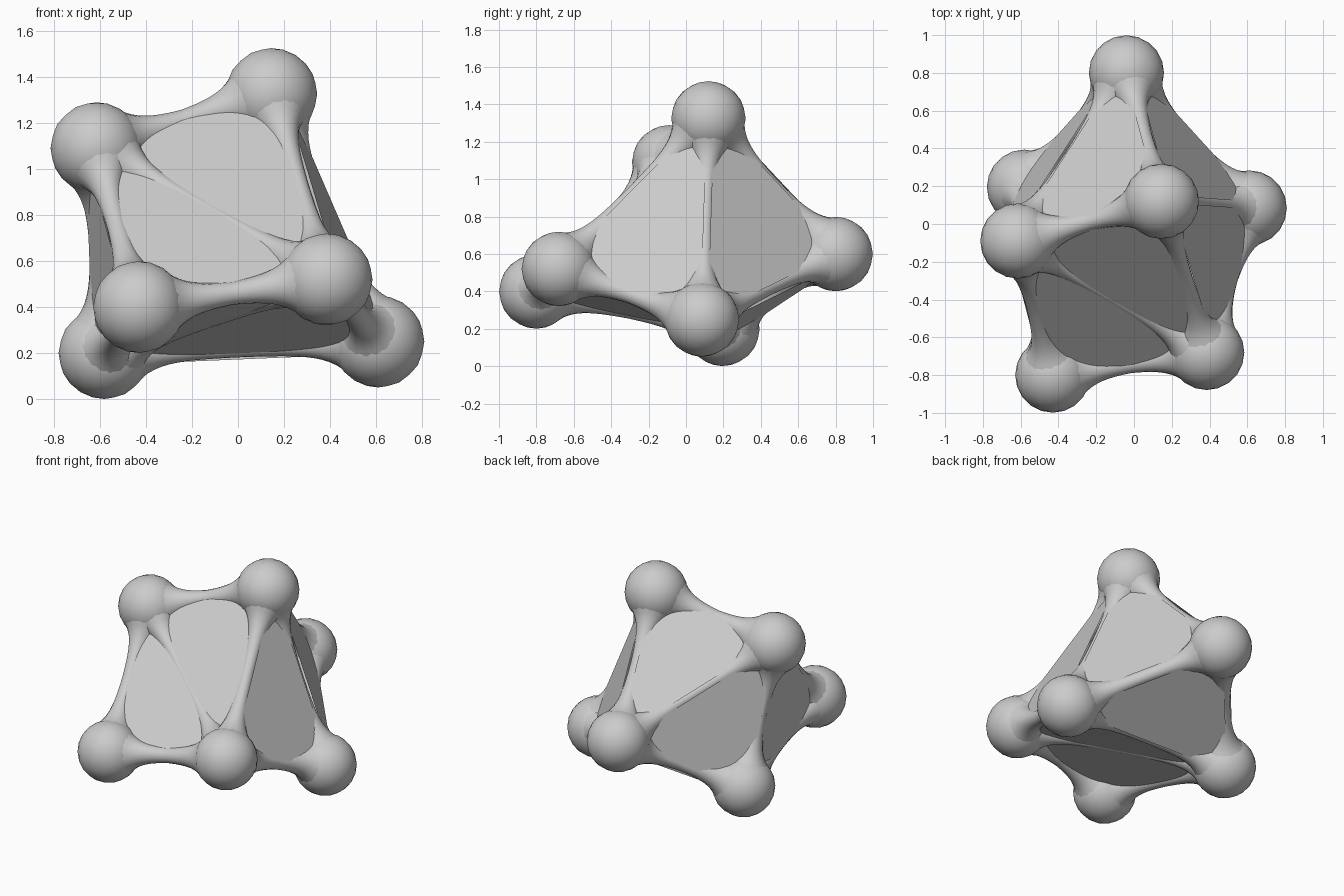
import bpy, bmesh, math
from mathutils import Vector

if "Cube" in bpy.data.objects:
    bpy.data.objects.remove(bpy.data.objects["Cube"])

NODES = {
    "A": (-0.615, -0.09, 1.09), "B": (0.145, 0.12, 1.325),
    "C": (-0.43, -0.80, 0.40), "D": (0.385, -0.68, 0.52),
    "E": (-0.58, 0.195, 0.20), "F": (0.61, 0.085, 0.25),
    "G": (-0.04, 0.80, 0.60),
}
NODES = {k: Vector(v) for k, v in NODES.items()}
# Triangular panels and how far each is pushed outwards
FACES = {"ABD": 0.04, "ACD": 0.04, "CDE": 0.035, "DEF": 0.035, "ACE": 0.05,
         "AEG": 0.055, "ABG": 0.055, "BGF": 0.055, "BDF": 0.055, "EFG": 0.06}
BALL_R = 0.199
CENTRE = sum(NODES.values(), Vector()) / len(NODES)


def make_object(name, bm, smooth=True):
    mesh = bpy.data.meshes.new(name)
    bm.to_mesh(mesh)
    bm.free()
    for p in mesh.polygons:
        p.use_smooth = smooth
    obj = bpy.data.objects.new(name, mesh)
    bpy.context.collection.objects.link(obj)
    return obj


# Corner balls
for key, pos in NODES.items():
    bm = bmesh.new()
    bmesh.ops.create_icosphere(bm, subdivisions=3, radius=BALL_R)
    bmesh.ops.translate(bm, verts=bm.verts, vec=pos)
    make_object("corner_ball_" + key.lower(), bm)


# Struts: thin in the middle, flaring into the balls; longer ones are thinner
def strut(a, b, sides=16, steps=28):
    axis = b - a
    length = axis.length
    rot = axis.to_track_quat('Z', 'Y')
    waist = 0.046 - 0.01 * (length - 0.8)
    bm = bmesh.new()
    rings = []
    for i in range(steps + 1):
        s = 0.155 + (length - 0.31) * i / steps
        near = min(s, length - s)
        r = waist + 0.076 * math.exp(-(near - 0.155) / 0.09)
        ring = []
        for j in range(sides):
            t = 2 * math.pi * j / sides
            ring.append(bm.verts.new(a + rot @ Vector((r * math.cos(t), r * math.sin(t), s))))
        rings.append(ring)
    for lo, hi in zip(rings, rings[1:]):
        for j in range(sides):
            k = (j + 1) % sides
            bm.faces.new((lo[j], lo[k], hi[k], hi[j]))
    return bm


edges = sorted({tuple(sorted((f[i], f[i - 1]))) for f in FACES for i in range(3)})
for p, q in edges:
    make_object("strut_" + (p + q).lower(), strut(NODES[p], NODES[q]))

# Flat triangular panels
for f, offset in FACES.items():
    a, b, c = (NODES[k] for k in f)
    n = (b - a).cross(c - a).normalized()
    if n.dot((a + b + c) / 3 - CENTRE) < 0:
        n, b, c = -n, c, b
    bm = bmesh.new()
    bm.faces.new([bm.verts.new(v + n * offset) for v in (a, b, c)])
    make_object("panel_" + f.lower(), bm, smooth=False)
